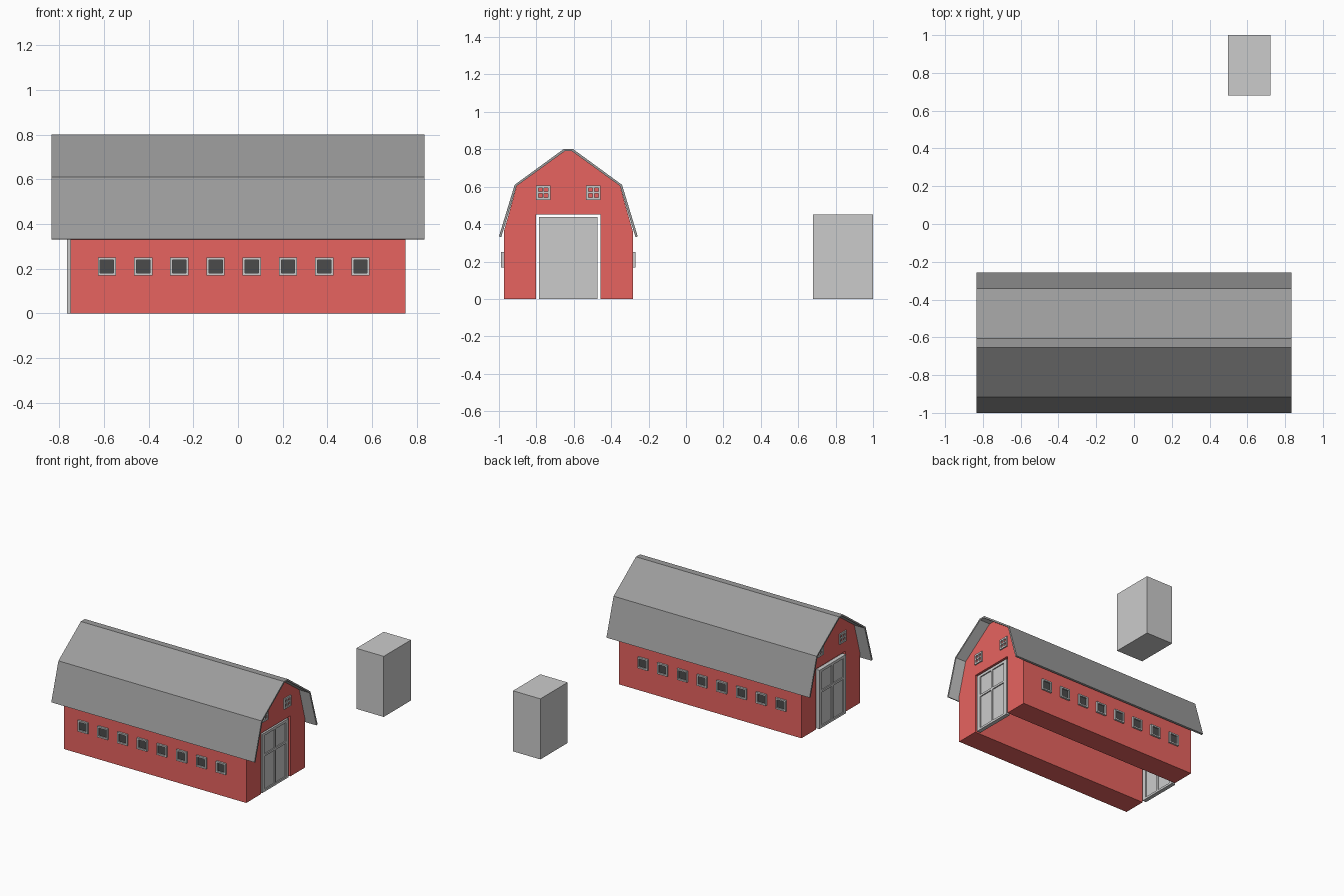
import bpy, bmesh

if "Cube" in bpy.data.objects:
    bpy.data.objects.remove(bpy.data.objects["Cube"])

C = -0.629          # barn centre line in y
L = 0.75            # half length of the barn body


def material(name, rgb):
    m = bpy.data.materials.new(name)
    m.diffuse_color = (*rgb, 1)
    m.use_nodes = True
    m.node_tree.nodes["Principled BSDF"].inputs["Base Color"].default_value = m.diffuse_color
    return m


RED = material("barn_red", (0.8, 0.126, 0.116))
ROOF = material("roof_grey", (0.33, 0.33, 0.33))
LINING = material("lining_grey", (0.8, 0.8, 0.8))
DARK = material("pane_dark", (0.07, 0.07, 0.07))


def finish(bm, name, mats=()):
    bmesh.ops.recalc_face_normals(bm, faces=bm.faces[:])
    me = bpy.data.meshes.new(name)
    bm.to_mesh(me)
    bm.free()
    for m in mats:
        me.materials.append(m)
    ob = bpy.data.objects.new(name, me)
    bpy.context.collection.objects.link(ob)
    return ob


def boxes(name, spans, mat=None):
    """One object from several (x0, x1, y0, y1, z0, z1) boxes."""
    bm = bmesh.new()
    for x0, x1, y0, y1, z0, z1 in spans:
        vs = bmesh.ops.create_cube(bm, size=1)["verts"]
        for v in vs:
            v.co = ((x0 + x1) / 2 + v.co.x * (x1 - x0),
                    (y0 + y1) / 2 + v.co.y * (y1 - y0),
                    (z0 + z1) / 2 + v.co.z * (z1 - z0))
    return finish(bm, name, [mat] if mat else [])


def extrude_x(profile, half):
    """Closed (y, z) profile around the centre line, extruded along x."""
    bm = bmesh.new()
    a, b = [[bm.verts.new((x, C + y, z)) for y, z in profile] for x in (-half, half)]
    n = len(profile)
    sides = [bm.faces.new((a[i], a[(i + 1) % n], b[(i + 1) % n], b[i])) for i in range(n)]
    bm.faces.new(a)
    bm.faces.new(b)
    return bm, sides


def mirrored(half):
    return half + [(-y, z) for y, z in reversed(half)]


# Gambrel body with a passage running through its whole length
body = mirrored([(-0.172, 0.45), (-0.172, 0), (-0.345, 0), (-0.345, 0.361),
                 (-0.276, 0.604), (-0.019, 0.79)])
finish(extrude_x(body, L)[0], "barn_body", [RED])

# Roof: dark outside, light underside
outer = mirrored([(-0.371, 0.334), (-0.287, 0.61), (-0.024, 0.802)])
inner = mirrored([(-0.359, 0.33), (-0.276, 0.604), (-0.019, 0.79)])
bm, sides = extrude_x(outer + inner[::-1], 0.835)
for f in sides[6:11]:
    f.material_index = 1
finish(bm, "roof", [ROOF, LINING])

# Panelled doors at both ends
for name, x0 in (("right_door", 0.718), ("left_door", -0.766)):
    x1 = x0 + 0.03
    parts = [(x0 + 0.008, x1 - 0.008, C - 0.15, C + 0.15, 0.005, 0.43)]
    for y0, y1 in ((-0.156, -0.124), (-0.0065, 0.0065), (0.124, 0.156)):
        parts.append((x0, x1, C + y0, C + y1, 0, 0.437))
    for y0, y1 in ((-0.124, -0.0065), (0.0065, 0.124)):
        for z0, z1 in ((0, 0.016), (0.262, 0.278), (0.417, 0.437)):
            parts.append((x0, x1, C + y0, C + y1, z0, z1))
    boxes(name, parts)

# Four-pane gable windows at both ends
for end, s in (("right", 1), ("left", -1)):
    x0, x1 = sorted((s * 0.745, s * 0.759))
    for side, dy in (("front", -0.134), ("back", 0.134)):
        y, z, h = C + dy, 0.568, 0.039
        parts = []
        for a, b in ((-h, -0.026), (-0.005, 0.005), (0.026, h)):
            parts.append((x0, x1, y + a, y + b, z - h, z + h))
        for a, b in ((-0.026, -0.005), (0.005, 0.026)):
            for p, q in ((-h, -0.026), (-0.005, 0.005), (0.026, h)):
                parts.append((x0, x1, y + a, y + b, z + p, z + q))
        boxes(f"{end}_gable_window_{side}", parts)

# Rows of eight square windows on both long walls
for side, s in (("front", -1), ("back", 1)):
    y0, y1 = sorted((C + s * 0.34, C + s * 0.359))
    p0, p1 = sorted((C + s * 0.34, C + s * 0.349))
    frames, panes = [], []
    for i in range(8):
        x, z, h, g = -0.587 + 0.1622 * i, 0.21, 0.041, 0.03
        frames += [(x - h, x - g, y0, y1, z - h, z + h), (x + g, x + h, y0, y1, z - h, z + h),
                   (x - g, x + g, y0, y1, z - h, z - g), (x - g, x + g, y0, y1, z + g, z + h)]
        panes.append((x - g, x + g, p0, p1, z - g, z + g))
    boxes(f"{side}_window_frames", frames)
    boxes(f"{side}_window_panes", panes, DARK)

# Separate plain block behind the barn
boxes("block", [(0.497, 0.722, 0.68, 1.0, 0, 0.45)])
